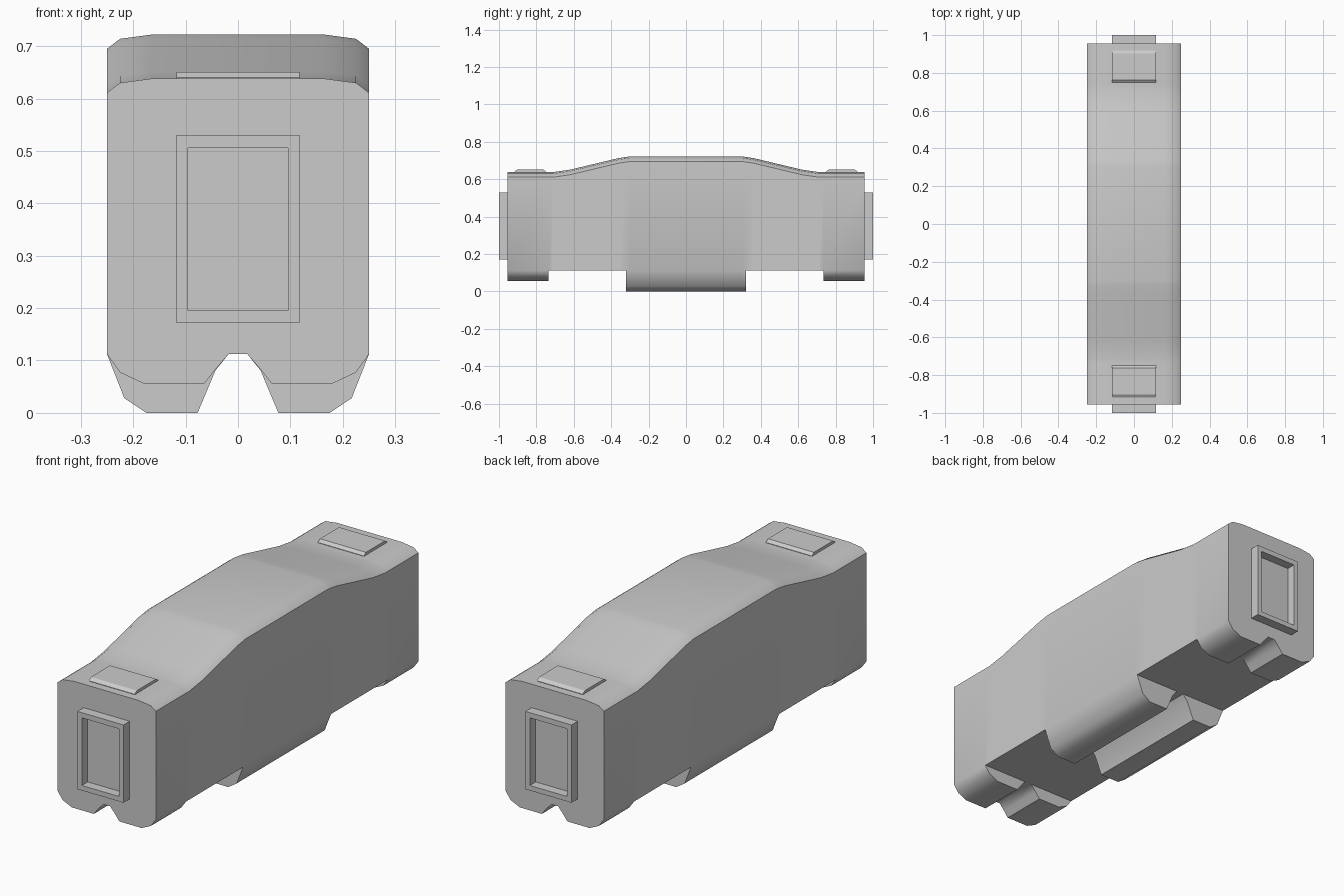
import bpy, bmesh, math

if "Cube" in bpy.data.objects:
    bpy.data.objects.remove(bpy.data.objects["Cube"])

BELLY = 0.112   # height of the flat underside
END = 0.955     # half length of the body

# left half of the underside profile, from outer wall to centre notch
END_FOOT = [(-.25, BELLY), (-.225, .077), (-.178, .055), (-.065, .055), (-.043, .083), (-.018, BELLY)]
MID_FOOT = [(-.25, BELLY), (-.217, .028), (-.175, 0), (-.077, 0), (-.043, .081), (-.018, BELLY)]
ROOF = [(0, .722), (.30, .722), (.36, .713), (.62, .651), (.71, .638), (END, .638)]


def finish(name, bm, angle=50):
    bmesh.ops.remove_doubles(bm, verts=bm.verts, dist=0.0002)
    bmesh.ops.recalc_face_normals(bm, faces=bm.faces)
    me = bpy.data.meshes.new(name)
    bm.to_mesh(me)
    bm.free()
    me.shade_smooth()
    me.set_sharp_from_angle(angle=math.radians(angle))
    ob = bpy.data.objects.new(name, me)
    bpy.context.collection.objects.link(ob)
    return ob


def roof(y):
    y = abs(y)
    for (a, za), (b, zb) in zip(ROOF, ROOF[1:]):
        if y <= b:
            return za + (zb - za) * (y - a) / (b - a)
    return ROOF[-1][1]


def loft(bm, rings):
    vs = [[bm.verts.new(p) for p in r] for r in rings]
    n = len(rings[0])
    for a, b in zip(vs, vs[1:]):
        for i in range(n):
            j = (i + 1) % n
            bm.faces.new((a[i], a[j], b[j], b[i]))
    return vs


def section(y, foot, flat):
    half = [(x, BELLY if flat else z) for x, z in foot]
    low = half + [(-x, z) for x, z in reversed(half)]
    t = roof(y)
    top = [(.25, t - .027), (.225, t - .008), (.165, t)]
    top += [(-x, z) for x, z in reversed(top)]
    return [(x, y, z) for x, z in low + top]


# body: stations along the length; doubled stations make the foot steps
stations = [(END, END_FOOT, False), (.735, END_FOOT, False), (.735, END_FOOT, True),
            (.71, END_FOOT, True), (.62, END_FOOT, True), (.36, MID_FOOT, True),
            (.32, MID_FOOT, True), (.32, MID_FOOT, False), (.30, MID_FOOT, False)]
rings = [section(-y, f, s) for y, f, s in stations]
rings += [section(y, f, s) for y, f, s in reversed(stations)]
bm = bmesh.new()
vs = loft(bm, rings)
bm.faces.new(vs[0])
bm.faces.new(vs[-1])
finish("body", bm)


def rect(hx, z0, z1, y):
    return [(-hx, y, z0), (hx, y, z0), (hx, y, z1), (-hx, y, z1)]


for side, label in ((-1, "front"), (1, "back")):
    # raised rectangular frame with recessed panel
    bm = bmesh.new()
    vs = loft(bm, [rect(.117, .172, .53, side * .95), rect(.117, .172, .53, side),
                   rect(.095, .195, .506, side), rect(.095, .195, .506, side * .957)])
    bm.faces.new(vs[-1])
    finish(label + "_frame", bm, 20)

    # low roof pad with sloped ends
    prof = [(.748, .63), (.748, .640), (.763, .651), (.902, .651), (.918, .640), (.918, .63)]
    bm = bmesh.new()
    vs = loft(bm, [[(x, side * y, z) for y, z in prof] for x in (-.117, .117)])
    bm.faces.new(vs[0])
    bm.faces.new(vs[-1])
    finish(label + "_roof_pad", bm, 20)
